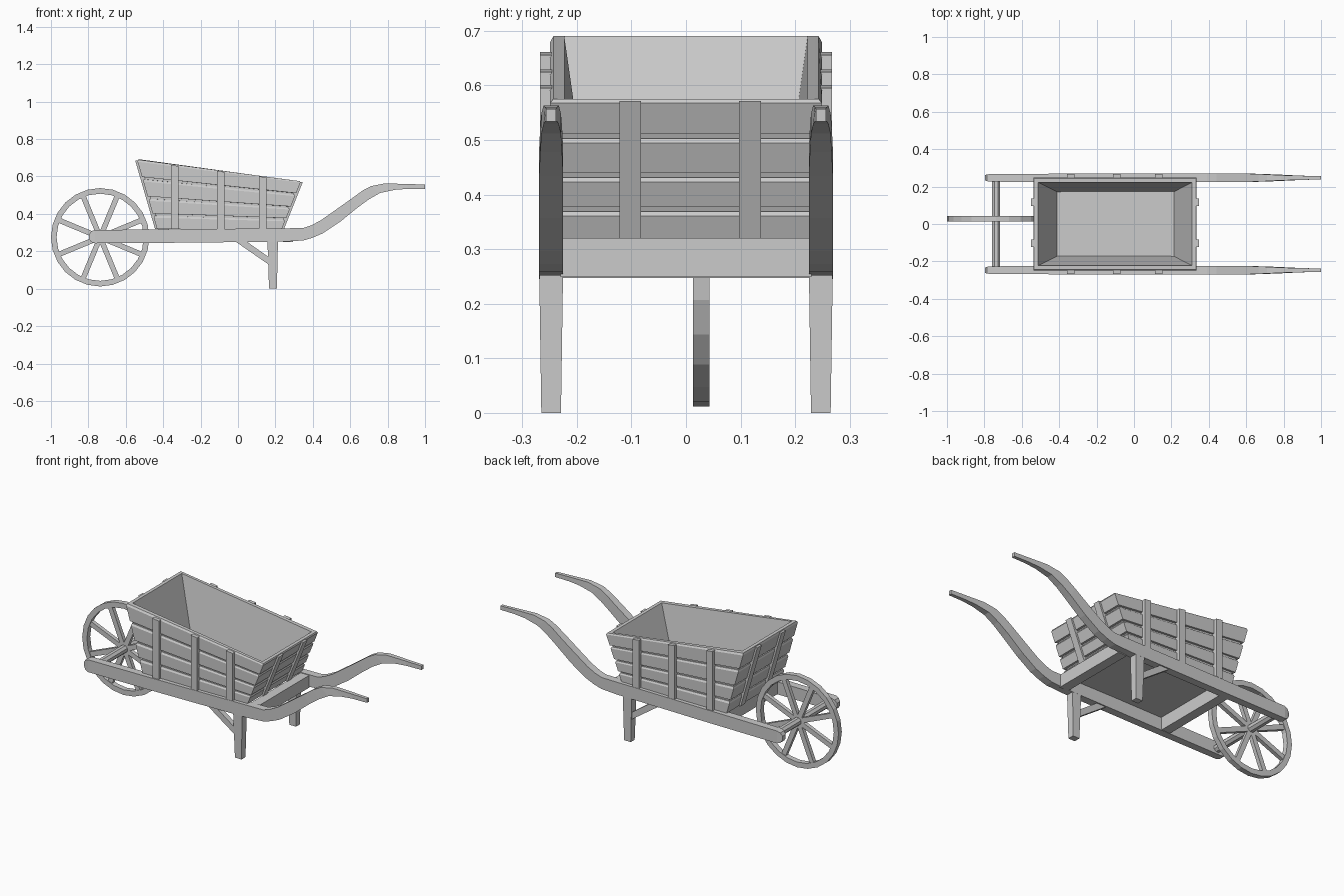
import bpy, bmesh, math
from mathutils import Vector, Matrix

cube = bpy.data.objects.get("Cube")
if cube:
    bpy.data.objects.remove(cube, do_unlink=True)

GREY = (0.6, 0.6, 0.6, 1.0)
mat = bpy.data.materials.new("plain grey")
mat.use_nodes = True
mat.diffuse_color = GREY
mat.node_tree.nodes["Principled BSDF"].inputs["Base Color"].default_value = GREY


def finish(bm, name):
    bmesh.ops.recalc_face_normals(bm, faces=bm.faces)
    me = bpy.data.meshes.new(name)
    bm.to_mesh(me)
    bm.free()
    me.materials.append(mat)
    ob = bpy.data.objects.new(name, me)
    bpy.context.scene.collection.objects.link(ob)


def loft(name, sections, closed=False):
    """Skin a row of equal-sized point loops, capping the ends."""
    bm = bmesh.new()
    rings = [[bm.verts.new(p) for p in s] for s in sections]
    n = len(rings[0])
    pairs = list(zip(rings, rings[1:]))
    if closed:
        pairs.append((rings[-1], rings[0]))
    else:
        bm.faces.new(rings[0])
        bm.faces.new(rings[-1])
    for a, b in pairs:
        for i in range(n):
            j = (i + 1) % n
            bm.faces.new((a[i], a[j], b[j], b[i]))
    finish(bm, name)


def rect(x0, x1, y0, y1, z):
    return [(x0, y0, z), (x1, y0, z), (x1, y1, z), (x0, y1, z)]


def box(name, x0, x1, y0, y1, z0, z1):
    loft(name, [rect(x0, x1, y0, y1, z0), rect(x0, x1, y0, y1, z1)])


# --- Tray: upright sides, sloping ends; t runs from the floor (0) to the rim (1) ---
FLOOR = 0.32
SIDE = 0.249


def lerp(a, b, t):
    return a + (b - a) * t


def rim_z(x):
    return lerp(0.69, 0.575, (x + 0.54) / 0.877)


def wall_x(end, t):
    return lerp(-0.433, -0.54, t) if end < 0 else lerp(0.235, 0.337, t)


def corners(t, inset, slant=0):
    """Four tray corners at height t; slant thickens the sides toward the floor."""
    out = []
    for sx, sy in ((-1, -1), (1, -1), (1, 1), (-1, 1)):
        z = lerp(FLOOR, rim_z(wall_x(sx, 1)), t)
        out.append((wall_x(sx, t) - sx * inset, sy * (SIDE - inset - slant * (1 - t)), z))
    return out


def slab(name, i, levels, back, slant=0):
    """One wall piece: levels are (t, outer inset) pairs, back is the inner inset."""
    j = (i + 1) % 4
    secs = []
    for t, inset in levels:
        a, b = corners(t, inset), corners(t, back, slant)
        secs.append([a[i], a[j], b[j], b[i]])
    loft(name, secs)


SEAMS = (0, 0.225, 0.47, 0.75, 1.035)
for i, wall in enumerate(("right_side", "back_end", "left_side", "front_end")):
    slab(wall + "_lining", i, [(0, 0.012), (1, 0.012)], 0.026, 0.053)
    # Planks with a bevelled top edge and a groove above
    for k in range(4):
        low, top = SEAMS[k], SEAMS[k + 1] - 0.035
        slab(f"{wall}_plank_{k + 1}", i, [(low, 0), (top - 0.03, 0), (top, 0.006)], 0.012)
loft("tray_floor", [corners(0, 0.012), [(x, y, z + 0.014) for x, y, z in corners(0, 0.02)]])

# --- Battens on the outside of the tray ---
for s, side in ((-1, "right"), (1, "left")):
    for k, x in enumerate((-0.337, -0.093, 0.132)):
        loft(f"{side}_batten_{k + 1}",
             [[(x + dx, s * (SIDE + dy), lerp(FLOOR, rim_z(x + dx), t))
               for dx, dy in ((-0.02, -0.012), (0.02, -0.012), (0.02, 0.018), (-0.02, 0.018))]
              for t in (0, 0.985)])
for s, end in ((-1, "front"), (1, "back")):
    for k, y in enumerate((-0.102, 0.117)):
        secs = []
        for t in (0, 0.985):
            x = wall_x(s, t)
            z = lerp(FLOOR, rim_z(wall_x(s, 1)), t)
            secs.append(rect(x - s * 0.012, x + s * 0.011, y - 0.02, y + 0.02, z))
        loft(f"{end}_end_batten_{k + 1}", secs)

# --- Rails with curved handles: top x, top z, bottom x, bottom z, half width ---
RAIL = [
    (-0.797, 0.29, -0.797, 0.268, 0.014), (-0.785, 0.307, -0.785, 0.25, 0.018),
    (-0.765, 0.314, -0.765, 0.243, 0.021), (-0.3, 0.318, -0.3, 0.246, 0.022),
    (0.25, 0.323, 0.25, 0.252, 0.022), (0.348, 0.324, 0.35, 0.258, 0.022),
    (0.39, 0.338, 0.4, 0.273, 0.022), (0.44, 0.364, 0.455, 0.297, 0.022),
    (0.52, 0.42, 0.545, 0.357, 0.022), (0.61, 0.484, 0.64, 0.434, 0.022),
    (0.665, 0.524, 0.7, 0.478, 0.02), (0.71, 0.548, 0.76, 0.512, 0.018),
    (0.785, 0.563, 0.84, 0.529, 0.014), (0.9, 0.56, 0.91, 0.534, 0.011),
    (1.0, 0.557, 1.0, 0.534, 0.009),
]
for s, side in ((-1, "right"), (1, "left")):
    y = s * 0.247
    loft(side + "_rail", [[(xt, y - w, zt), (xt, y + w, zt), (xb, y + w, zb), (xb, y - w, zb)]
                          for xt, zt, xb, zb, w in RAIL])
    # Tapered leg and its diagonal brace
    loft(side + "_leg", [rect(0.166, 0.208, y - 0.018, y + 0.018, 0),
                         rect(0.157, 0.214, y - 0.022, y + 0.022, 0.27)])
    brace = ((-0.025, 0.26), (0.035, 0.26), (0.17, 0.165), (0.17, 0.125))
    loft(side + "_leg_brace", [[(x, y + d, z) for x, z in brace] for d in (-0.015, 0.015)])

# --- Frame crossbars and eight-sided axle ---
box("back_crossbar", 0.24, 0.295, -0.23, 0.23, 0.249, 0.32)
box("front_crossbar", -0.425, -0.37, -0.23, 0.23, 0.247, 0.32)
WX, WY, WZ = -0.737, 0.028, 0.275
octagon = [math.tau * (i + 0.5) / 8 for i in range(8)]
loft("axle", [[(WX + 0.023 * math.cos(a), y, WZ + 0.023 * math.sin(a)) for a in octagon]
              for y in (-0.235, 0.235)])

# --- Wheel: rim and eight spokes ---
rim = []
for i in range(24):
    a = math.tau * i / 24
    rim.append([(WX + r * math.cos(a), WY + d, WZ + r * math.sin(a))
                for r, d in ((0.263, -0.015), (0.263, 0.015), (0.233, 0.015), (0.233, -0.015))])
loft("wheel_rim", rim, closed=True)
centre = Vector((WX, WY, WZ))
for k in range(8):
    turn = Matrix.Rotation(math.tau * (k + 0.5) / 8, 4, "Y")
    loft(f"spoke_{k + 1}", [[centre + turn @ Vector(p)
                             for p in rect(-0.014, 0.014, -0.011, 0.011, z)]
                            for z in (0.01, 0.238)])
